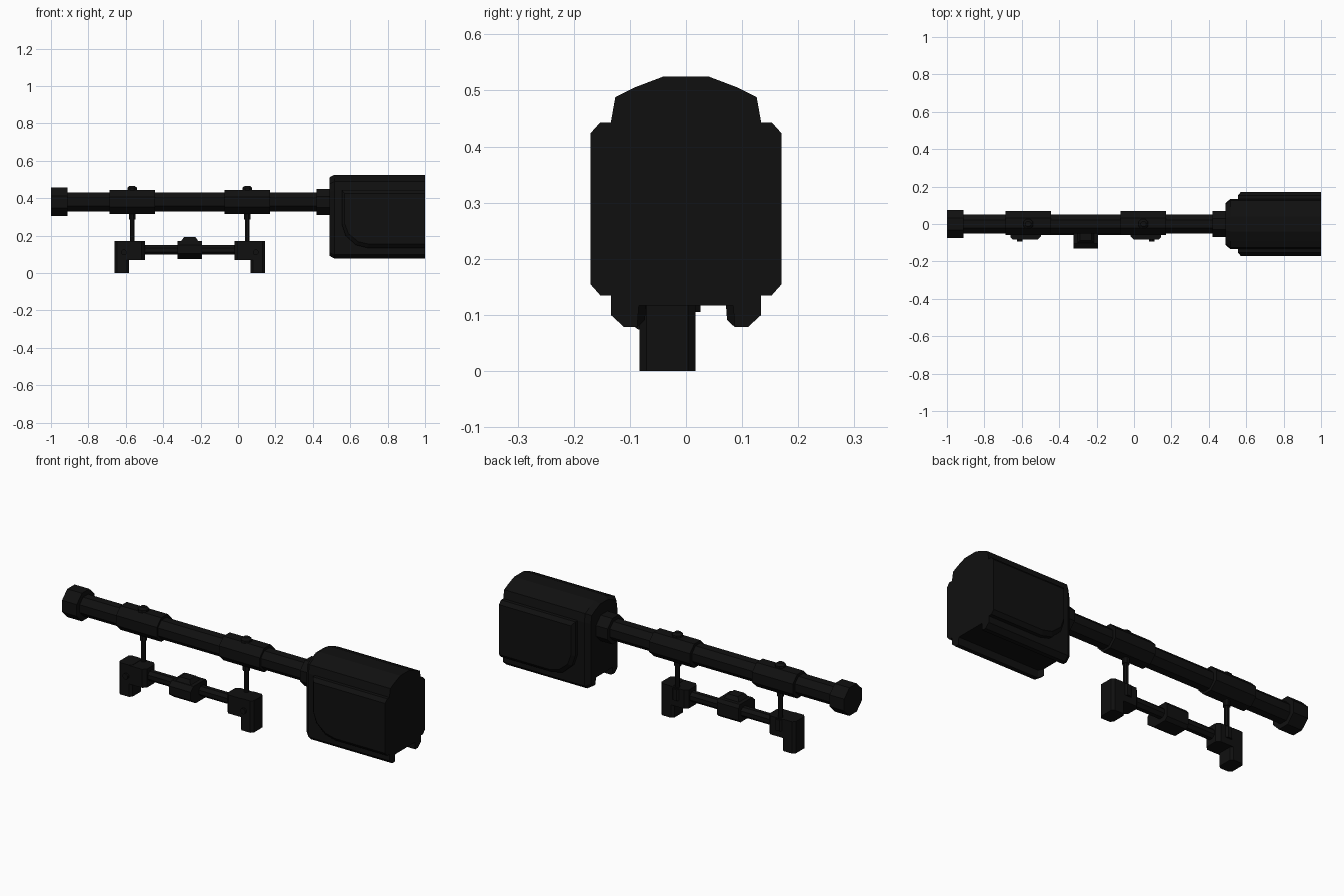
import bpy, bmesh, math

if "Cube" in bpy.data.objects:
    bpy.data.objects.remove(bpy.data.objects["Cube"])

mat = bpy.data.materials.new("matte black")
mat.diffuse_color = (0.005, 0.005, 0.005, 1)
mat.use_nodes = True
mat.node_tree.nodes["Principled BSDF"].inputs["Base Color"].default_value = mat.diffuse_color


def loft(name, sections):
    """Closed solid through equal-length rings of 3D points."""
    bm = bmesh.new()
    rings = [[bm.verts.new(p) for p in s] for s in sections]
    n = len(rings[0])
    for a, b in zip(rings, rings[1:]):
        for i in range(n):
            j = (i + 1) % n
            bm.faces.new((a[i], a[j], b[j], b[i]))
    bm.faces.new(rings[0][::-1])
    bm.faces.new(rings[-1])
    bmesh.ops.recalc_face_normals(bm, faces=bm.faces)
    me = bpy.data.meshes.new(name)
    bm.to_mesh(me)
    bm.free()
    me.materials.append(mat)
    ob = bpy.data.objects.new(name, me)
    bpy.context.collection.objects.link(ob)
    return ob


def ring(r, n=8):
    """Flat-topped polygon, r measured to the flats."""
    k = r / math.cos(math.pi / n)
    return [(k * math.cos((i + .5) * 2 * math.pi / n),
             k * math.sin((i + .5) * 2 * math.pi / n)) for i in range(n)]


def tube_x(name, stations, y=0, z=0.38, n=8):
    return loft(name, [[(x, y + a, z + b) for a, b in ring(r, n)] for x, r in stations])


def tube_z(name, x, y, stations, n=8):
    return loft(name, [[(x + a, y + b, z) for a, b in ring(r, n)] for z, r in stations])


def plan_box(name, x0, x1, y0, y1, z0, z1, c):
    """Box with chamfered upright edges."""
    p = [(x0 + c, y0), (x1 - c, y0), (x1, y0 + c), (x1, y1 - c),
         (x1 - c, y1), (x0 + c, y1), (x0, y1 - c), (x0, y0 + c)]
    return loft(name, [[(x, y, z) for x, y in p] for z in (z0, z1)])


# long tube with end cap and neck
tube_x("main_tube", [(-0.99, 0.051), (0.5, 0.051)])
tube_x("end_cap", [(-1, 0.076), (-0.912, 0.076)])
tube_x("neck", [(0.42, 0.07), (0.5, 0.07)])

# rear housing with open slot underneath
half = [(0.04, 0.525), (0.09, 0.506), (0.126, 0.488), (0.134, 0.443),
        (0.134, 0.10), (0.11, 0.078), (0.087, 0.078), (0.084, 0.117)]
prof = half + [(-y, z) for y, z in reversed(half)]
loft("housing", [[(x, y * sy, 0.3 + (z - 0.3) * sz) for y, z in prof]
                 for x, sy, sz in ((0.49, 0.84, 0.94), (0.515, 1, 1), (1, 1, 1))])

# side plates with rounded lower corner
plate = [(0.555, 0.443), (1, 0.443), (1, 0.135), (0.69, 0.135), (0.63, 0.15),
         (0.575, 0.2), (0.555, 0.26)]
for s, side in ((-1, "front"), (1, "back")):
    loft(side + "_side_plate",
         [[(1 - (1 - x) * sx, s * y, 0.29 + (z - 0.29) * sz) for x, z in plate]
          for y, sx, sz in ((0.12, 1, 1), (0.153, 1, 1), (0.17, 0.965, 0.875))])

# two matching hangers, mirrored about x = MID
MID = -0.258
for m, side in ((-1, "left"), (1, "right")):
    X = lambda d: MID + m * d
    rx = X(0.308)
    tube_x(side + "_sleeve", [(rx - 0.122, 0.065), (rx + 0.122, 0.065)], y=0.005)
    tube_z(side + "_top_nut", rx, 0, [(0.43, 0.026), (0.455, 0.026), (0.466, 0.014)])
    tube_z(side + "_rod", rx, 0, [(0.15, 0.012), (0.3, 0.012)])
    tube_z(side + "_rod_collar", rx, 0, [(0.285, 0.017), (0.34, 0.017)])
    tube_z(side + "_bottom_nut", rx, 0, [(0.105, 0.026), (0.165, 0.026)])
    # bracket with leg
    a, b = sorted((X(0.24), X(0.402)))
    plan_box(side + "_bracket", a, b, -0.083, 0.017, 0.07, 0.17, 0.018)
    a, b = sorted((X(0.324), X(0.402)))
    plan_box(side + "_leg", a, b, -0.083, 0.017, 0, 0.172, 0.013)
    # bolt on bracket face
    loft(side + "_bolt", [[(X(0.352) + p, y, 0.11 + q) for p, q in ring(0.015)]
                          for y in (-0.06, -0.094)])

# lower bar with centre block
tube_x("lower_bar", [(MID - 0.26, 0.026), (MID + 0.26, 0.026)], y=-0.033, z=0.124)
block = [(-0.13, 0.105), (-0.13, 0.15), (-0.105, 0.172), (0.0, 0.172),
         (0.012, 0.155), (0.012, 0.09), (-0.005, 0.074), (-0.085, 0.074)]
loft("centre_block", [[(MID + d, y, z) for y, z in block] for d in (-0.065, 0.065)])
loft("block_top", [[(MID + x * w, -0.06 + y * w, z) for x, y in
                    ((-0.05, -0.045), (0.05, -0.045), (0.05, 0.045), (-0.05, 0.045))]
                   for z, w in ((0.165, 1), (0.193, 0.6))])
